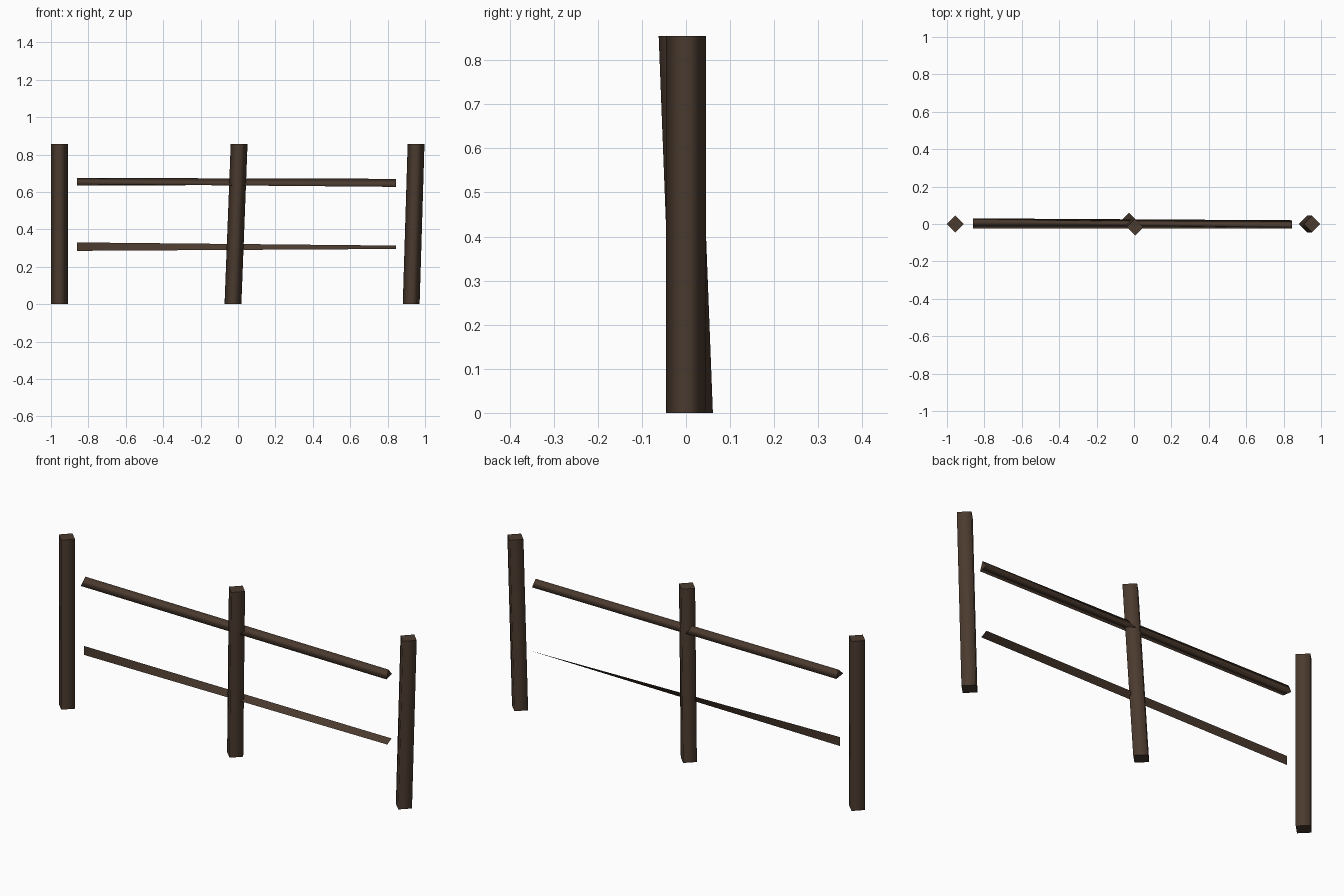
import bpy
from math import sin, cos, radians

if "Cube" in bpy.data.objects:
    bpy.data.objects.remove(bpy.data.objects["Cube"])

wood = bpy.data.materials.new("dark_wood")
wood.diffuse_color = (0.07, 0.043, 0.028, 1)
wood.use_nodes = True
wood.node_tree.nodes["Principled BSDF"].inputs["Base Color"].default_value = wood.diffuse_color


def make(name, verts, faces, smooth):
    me = bpy.data.meshes.new(name)
    me.from_pydata(verts, [], faces)
    me.materials.append(wood)
    for i, p in enumerate(me.polygons):
        p.use_smooth = i < smooth
    ob = bpy.data.objects.new(name, me)
    bpy.context.collection.objects.link(ob)
    return ob


def loft(name, a, b):
    """Join two matching end rings into a capped prism with soft side edges."""
    n = len(a)
    sides = [(i, (i + 1) % n, n + (i + 1) % n, n + i) for i in range(n)]
    caps = [tuple(reversed(range(n))), tuple(range(n, 2 * n))]
    return make(name, a + b, sides + caps, n)


# Leaning four-sided posts, corners facing the axes
def post(name, bottom, top, r=0.045, h=0.855):
    def ring(c, z):
        return [(c[0] + r * cos(radians(90 * i)),
                 c[1] + r * sin(radians(90 * i)), z) for i in range(4)]
    loft(name, ring(bottom, 0), ring(top, h))


post("left_post", (-0.955, 0), (-0.955, 0))
post("middle_post", (-0.027, 0.016), (0.006, -0.017))
post("right_post", (0.926, 0), (0.952, 0))

X0, X1 = -0.86, 0.845

# Upper rail: slightly twisted three-sided bar
left = [(0.012, 0.675), (0.03, 0.635), (-0.025, 0.642)]
right = [(-0.008, 0.67), (0.02, 0.637), (-0.025, 0.627)]
loft("upper_rail",
     [(X0, y, z) for y, z in reversed(left)],
     [(X1, y, z) for y, z in reversed(right)])

# Lower rail: thin twisted slat, upright at the left and nearly flat at the right
make("lower_rail",
     [(X0, 0.0, 0.285), (X1, -0.017, 0.295), (X1, 0.017, 0.313), (X0, 0.0, 0.33)],
     [(0, 1, 2), (0, 2, 3)], 2)
